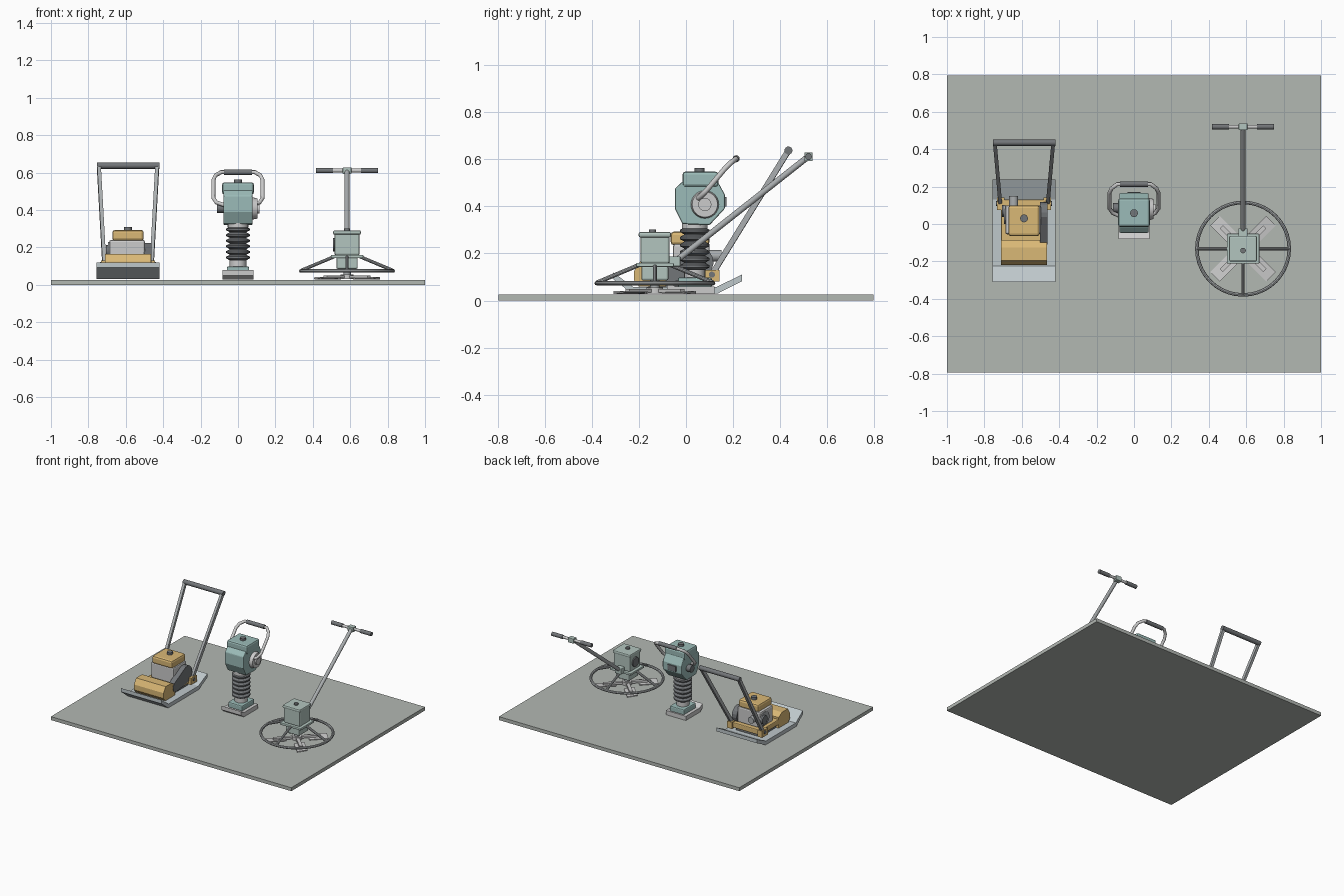
import bpy, bmesh, math
from mathutils import Vector, Matrix

if "Cube" in bpy.data.objects:
    bpy.data.objects.remove(bpy.data.objects["Cube"])


def material(name, rgb):
    m = bpy.data.materials.new(name)
    m.diffuse_color = (*rgb, 1)
    m.use_nodes = True
    m.node_tree.nodes["Principled BSDF"].inputs["Base Color"].default_value = m.diffuse_color
    return m


ORANGE = material("orange_paint", (0.70, 0.48, 0.18))
TEAL = material("teal_paint", (0.33, 0.50, 0.48))
SAGE = material("sage_paint", (0.45, 0.56, 0.52))
DARK = material("dark_rubber", (0.17, 0.18, 0.19))
STEEL = material("steel", (0.62, 0.64, 0.63))
PLATE = material("plate_steel", (0.52, 0.58, 0.60))
TUBE = material("tube_steel", (0.40, 0.42, 0.43))
SLAB = material("slab_concrete", (0.45, 0.48, 0.45))


def finish(name, bm, mat, smooth=False, bevel=0):
    bmesh.ops.recalc_face_normals(bm, faces=bm.faces)
    me = bpy.data.meshes.new(name)
    bm.to_mesh(me)
    bm.free()
    ob = bpy.data.objects.new(name, me)
    bpy.context.collection.objects.link(ob)
    me.materials.append(mat)
    if smooth:
        bpy.ops.object.select_all(action='DESELECT')
        ob.select_set(True)
        bpy.context.view_layer.objects.active = ob
        bpy.ops.object.shade_smooth_by_angle(angle=math.radians(35))
    if bevel:
        b = ob.modifiers.new("bevel", 'BEVEL')
        b.width, b.segments = bevel, 2
    return ob


def box(name, x, y, z, mat, bevel=0.0):
    bm = bmesh.new()
    size = [b - a for a, b in (x, y, z)]
    mid = [(a + b) / 2 for a, b in (x, y, z)]
    bmesh.ops.create_cube(bm, size=1, matrix=Matrix.Translation(mid) @ Matrix.Diagonal((*size, 1)))
    return finish(name, bm, mat, bevel=bevel)


def prism(name, profile, x0, x1, mat, bevel=0.0):
    # side profile in (y, z), extruded along x
    bm = bmesh.new()
    f = bm.faces.new([bm.verts.new((x0, y, z)) for y, z in profile])
    ext = bmesh.ops.extrude_face_region(bm, geom=[f])["geom"]
    bmesh.ops.translate(bm, vec=(x1 - x0, 0, 0), verts=[v for v in ext if isinstance(v, bmesh.types.BMVert)])
    return finish(name, bm, mat, bevel=bevel)


def rod(name, a, b, r, mat, r2=None, n=16):
    a, b = Vector(a), Vector(b)
    d = b - a
    m = Matrix.Translation((a + b) / 2) @ d.to_track_quat('Z', 'Y').to_matrix().to_4x4()
    bm = bmesh.new()
    bmesh.ops.create_cone(bm, cap_ends=True, segments=n, radius1=r, radius2=r if r2 is None else r2,
                          depth=d.length, matrix=m)
    return finish(name, bm, mat, smooth=True)


def bar(name, a, b, w, h, mat):
    # rectangular tube from a to b
    a, b = Vector(a), Vector(b)
    d = b - a
    m = Matrix.Translation((a + b) / 2) @ d.to_track_quat('Z', 'Y').to_matrix().to_4x4()
    bm = bmesh.new()
    bmesh.ops.create_cube(bm, size=1, matrix=m @ Matrix.Diagonal((w, h, d.length, 1)))
    return finish(name, bm, mat)


def lathe(name, profile, centre, mat, n=24):
    bm = bmesh.new()
    rings = [[bm.verts.new((centre[0] + r * math.cos(math.tau * i / n),
                            centre[1] + r * math.sin(math.tau * i / n), z)) for i in range(n)]
             for r, z in profile]
    for a, b in zip(rings, rings[1:]):
        for i in range(n):
            bm.faces.new((a[i], a[(i + 1) % n], b[(i + 1) % n], b[i]))
    bm.faces.new(rings[0])
    bm.faces.new(rings[-1])
    return finish(name, bm, mat, smooth=True)


def pipe(name, pts, r, mat):
    cu = bpy.data.curves.new(name, 'CURVE')
    cu.dimensions, cu.bevel_depth, cu.bevel_resolution, cu.use_fill_caps = '3D', r, 2, True
    s = cu.splines.new('POLY')
    s.points.add(len(pts) - 1)
    for p, co in zip(s.points, pts):
        p.co = (*co, 1)
    cu.materials.append(mat)
    ob = bpy.data.objects.new(name, cu)
    bpy.context.collection.objects.link(ob)


box("ground_slab", (-1, 1), (-0.795, 0.795), (0, 0.026), SLAB)

# ---- plate compactor ----
X = -0.588
prism("compactor_plate", [(-0.23, 0.03), (0.135, 0.03), (0.237, 0.082), (0.237, 0.11), (0.13, 0.058),
                          (-0.225, 0.058), (-0.31, 0.12), (-0.31, 0.092)], X - 0.168, X + 0.168, PLATE)
box("compactor_deck", (X - 0.123, X + 0.123), (-0.2, 0.13), (0.085, 0.125), ORANGE, 0.006)
box("deck_mount", (X - 0.1, X + 0.1), (-0.16, 0.1), (0.05, 0.09), DARK)
prism("exciter_housing", [(-0.085, 0.06), (-0.2, 0.06), (-0.22, 0.085), (-0.22, 0.125), (-0.195, 0.165),
                          (-0.125, 0.165), (-0.085, 0.14)], X - 0.123, X + 0.123, ORANGE)
box("compactor_engine", (X - 0.1, X + 0.09), (-0.055, 0.1), (0.12, 0.24), STEEL, 0.01)
box("compactor_fuel_tank", (X - 0.084, X + 0.084), (-0.065, 0.1), (0.235, 0.293), ORANGE, 0.014)
rod("compactor_fuel_cap", (X, 0.03, 0.29), (X, 0.03, 0.31), 0.021, DARK)
rod("compactor_muffler", (X - 0.055, 0.09, 0.19), (X - 0.055, 0.15, 0.19), 0.024, TUBE)
rod("compactor_starter", (X - 0.095, 0.05, 0.18), (X - 0.106, 0.05, 0.18), 0.05, TUBE, n=20)
rod("compactor_starter_hub", (X - 0.1, 0.07, 0.18), (X - 0.118, 0.07, 0.18), 0.032, DARK)
belt = []
for cy, cz, r, a0, a1 in ((0.055, 0.163, 0.062, -75, 107), (-0.07, 0.12, 0.04, 107, 285)):
    for i in range(9):
        a = math.radians(a0 + (a1 - a0) * i / 8)
        belt.append((cy + r * math.cos(a), cz + r * math.sin(a)))
prism("belt_cover", belt, X + 0.085, X + 0.126, DARK)
for s in (-1, 1):
    box("handle_bracket", sorted((X + s * 0.105, X + s * 0.145)), (0.075, 0.143), (0.08, 0.13), ORANGE)
    bar("compactor_handle_leg", (X + s * 0.127, 0.11, 0.11), (X + s * 0.156, 0.432, 0.632), 0.02, 0.024, TUBE)
    rod("handle_pivot", (X + s * 0.12, 0.11, 0.11), (X + s * 0.15, 0.11, 0.11), 0.013, DARK)
rod("compactor_handle_grip", (X - 0.167, 0.435, 0.637), (X + 0.167, 0.435, 0.637), 0.017, DARK)

# ---- upright rammer ----
prism("rammer_shoe", [(-0.05, 0.028), (0.12, 0.028), (0.12, 0.06), (-0.045, 0.06), (-0.08, 0.08), (-0.08, 0.05)],
      -0.083, 0.083, STEEL)
box("shoe_block", (-0.06, 0.06), (-0.035, 0.11), (0.055, 0.098), TEAL, 0.008)
rod("ram_foot", (0, 0.037, 0.09), (0, 0.037, 0.135), 0.045, STEEL, n=20)
rings = [(0.045, 0.13)]
for i in range(6):
    z = 0.132 + i * 0.03
    rings += [(0.046, z), (0.063, z + 0.009), (0.063, z + 0.018), (0.046, z + 0.027)]
lathe("rammer_bellows", rings, (0, 0.037), DARK)
rod("bellows_collar", (0, 0.037, 0.305), (0, 0.037, 0.335), 0.055, STEEL, n=20)
prism("rammer_body", [(-0.015, 0.325), (0.1, 0.32), (0.165, 0.39), (0.165, 0.45), (0.135, 0.505),
                      (-0.015, 0.505), (-0.047, 0.475), (-0.047, 0.39)], -0.078, 0.078, TEAL, 0.006)
box("rammer_tank", (-0.085, 0.085), (-0.015, 0.137), (0.482, 0.547), TEAL, 0.012)
rod("rammer_cap", (0, 0.058, 0.54), (0, 0.058, 0.562), 0.021, DARK)
rod("rammer_starter", (0.075, 0.08, 0.408), (0.103, 0.08, 0.408), 0.06, STEEL, r2=0.054, n=24)
rod("rammer_starter_hub", (0.1, 0.08, 0.408), (0.115, 0.08, 0.408), 0.028, STEEL)
rod("rammer_air_filter", (-0.075, 0.085, 0.41), (-0.112, 0.085, 0.41), 0.026, DARK)
box("rammer_rear_vent", (-0.035, 0.035), (0.16, 0.172), (0.4, 0.44), DARK)
half = [(0.07, 0.04, 0.425), (0.115, 0.06, 0.44), (0.132, 0.085, 0.465), (0.132, 0.165, 0.56),
        (0.12, 0.19, 0.585), (0.09, 0.213, 0.602)]
pipe("rammer_handle", [(-x, y, z) for x, y, z in half] + half[::-1], 0.011, STEEL)
rod("rammer_handle_grip", (-0.075, 0.213, 0.602), (0.075, 0.213, 0.602), 0.015, DARK)

# ---- power trowel ----
X, Y = 0.583, -0.132
bm = bmesh.new()
n, k, R, r = 40, 8, 0.247, 0.0095
v = [[bm.verts.new((X + (R + r * math.cos(math.tau * j / k)) * math.cos(math.tau * i / n),
                    Y + (R + r * math.cos(math.tau * j / k)) * math.sin(math.tau * i / n),
                    0.074 + r * math.sin(math.tau * j / k))) for j in range(k)] for i in range(n)]
for i in range(n):
    for j in range(k):
        bm.faces.new((v[i][j], v[(i + 1) % n][j], v[(i + 1) % n][(j + 1) % k], v[i][(j + 1) % k]))
finish("guard_ring", bm, TUBE, smooth=True)
for i in range(4):
    c, s = math.cos(i * math.pi / 2), math.sin(i * math.pi / 2)
    rod("guard_spoke", (X + 0.247 * c, Y + 0.247 * s, 0.076), (X + 0.07 * c, Y + 0.07 * s, 0.15), 0.009, TUBE, n=10)
    turn = Matrix.Translation((X, Y, 0)) @ Matrix.Rotation(math.radians(45 + 90 * i), 4, 'Z')
    blade = box("trowel_blade", (0.08, 0.212), (-0.036, 0.036), (-0.003, 0.003), STEEL)
    blade.matrix_world = turn @ Matrix.Translation((0, 0, 0.034)) @ Matrix.Rotation(math.radians(6), 4, 'X')
    arm = box("blade_arm", (0.0, 0.165), (-0.012, 0.012), (0.035, 0.05), STEEL)
    arm.matrix_world = turn
rod("rotor_hub", (X, Y, 0.03), (X, Y, 0.055), 0.035, STEEL, n=20)
rod("rotor_shaft", (X, Y, 0.05), (X, Y, 0.1), 0.02, TUBE)
box("trowel_gearbox", (X - 0.057, X + 0.057), (Y - 0.057, Y + 0.057), (0.085, 0.148), SAGE, 0.008)
box("trowel_mount_plate", (X - 0.087, X + 0.087), (Y - 0.08, Y + 0.08), (0.143, 0.16), SAGE, 0.004)
box("trowel_engine", (X - 0.067, X + 0.067), (Y - 0.062, Y + 0.062), (0.158, 0.28), SAGE, 0.008)
box("trowel_tank", (X - 0.074, X + 0.074), (Y - 0.069, Y + 0.069), (0.268, 0.291), SAGE, 0.008)
rod("trowel_cap", (X, Y - 0.01, 0.288), (X, Y - 0.01, 0.302), 0.015, DARK)
rod("trowel_starter", (X - 0.064, Y, 0.215), (X - 0.075, Y, 0.215), 0.036, DARK)
# steering handle
box("handle_socket", (X - 0.025, X + 0.025), (Y + 0.06, Y + 0.108), (0.145, 0.188), SAGE, 0.004)
rod("trowel_handle", (X, Y + 0.085, 0.165), (X, 0.52, 0.612), 0.013, TUBE)
box("handle_head", (X - 0.023, X + 0.023), (0.502, 0.538), (0.592, 0.628), SAGE, 0.003)
rod("handle_crossbar", (X - 0.15, 0.52, 0.611), (X + 0.15, 0.52, 0.611), 0.01, STEEL)
for s in (-1, 1):
    rod("trowel_grip", (X + s * 0.075, 0.52, 0.611), (X + s * 0.165, 0.52, 0.611), 0.0145, DARK)
